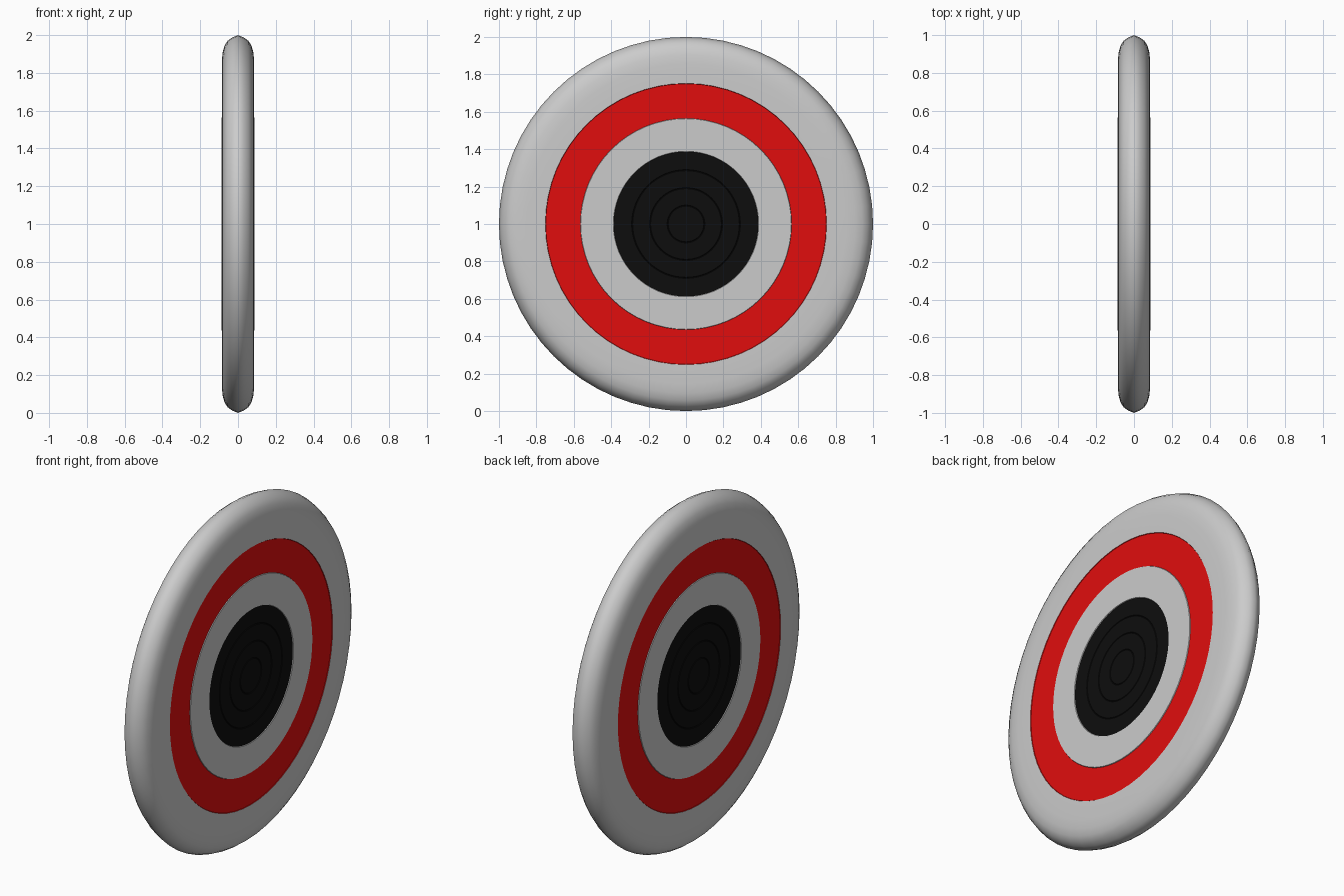
import bpy
import bmesh
from math import cos, sin, pi

if "Cube" in bpy.data.objects:
    bpy.data.objects.remove(bpy.data.objects["Cube"])

SEG = 64
CENTRE_Z = 1.0


def material(name, colour):
    m = bpy.data.materials.new(name)
    m.diffuse_color = colour
    m.use_nodes = True
    m.node_tree.nodes["Principled BSDF"].inputs["Base Color"].default_value = m.diffuse_color
    return m


def lathe(name, profile, mat=None):
    """Spin (x, radius) points, outer to inner, round the x axis and mirror in x."""
    bm = bmesh.new()
    rings = []
    for x, r in profile:
        n = SEG if r > 0 else 1
        rings.append([bm.verts.new((x, r * cos(2 * pi * i / SEG), r * sin(2 * pi * i / SEG)))
                      for i in range(n)])
    for a, b in zip(rings, rings[1:]):
        for i in range(SEG):
            j = (i + 1) % SEG
            if len(b) == 1:
                bm.faces.new((a[i], a[j], b[0]))
            else:
                bm.faces.new((a[i], a[j], b[j], b[i]))
    mesh = bpy.data.meshes.new(name)
    bm.to_mesh(mesh)
    bm.free()
    ob = bpy.data.objects.new(name, mesh)
    bpy.context.collection.objects.link(ob)
    ob.location.z = CENTRE_Z
    if mat:
        mesh.materials.append(mat)
    bpy.ops.object.select_all(action='DESELECT')
    ob.select_set(True)
    bpy.context.view_layer.objects.active = ob
    bpy.ops.object.shade_smooth_by_angle()
    mirror = ob.modifiers.new("both_sides", 'MIRROR')
    mirror.use_axis = (True, False, False)
    return ob


red = material("red", (0.75, 0.004, 0.004, 1))
black = material("black", (0.004, 0.004, 0.004, 1))

# Rounded outer rim and flat outer band
lathe("outer_rim", [(0, 1.0), (0.03, 0.988), (0.055, 0.97), (0.072, 0.943),
                    (0.082, 0.905), (0.086, 0.855), (0.086, 0.752)])

# Red scoring ring, a touch below the grey bands
lathe("red_ring", [(0.086, 0.752), (0.083, 0.75), (0.083, 0.565)], red)

# Inner grey ring, slightly raised with an edge on both sides
lathe("inner_grey_ring", [(0.083, 0.565), (0.087, 0.563), (0.087, 0.389), (0.083, 0.387)])

# Black centre with shallow scoring grooves
centre = [(0.083, 0.387)]
for r in (0.288, 0.192, 0.098):
    centre += [(0.083, r + 0.003), (0.080, r), (0.083, r - 0.003)]
centre.append((0.083, 0))
lathe("bullseye", centre, black)
